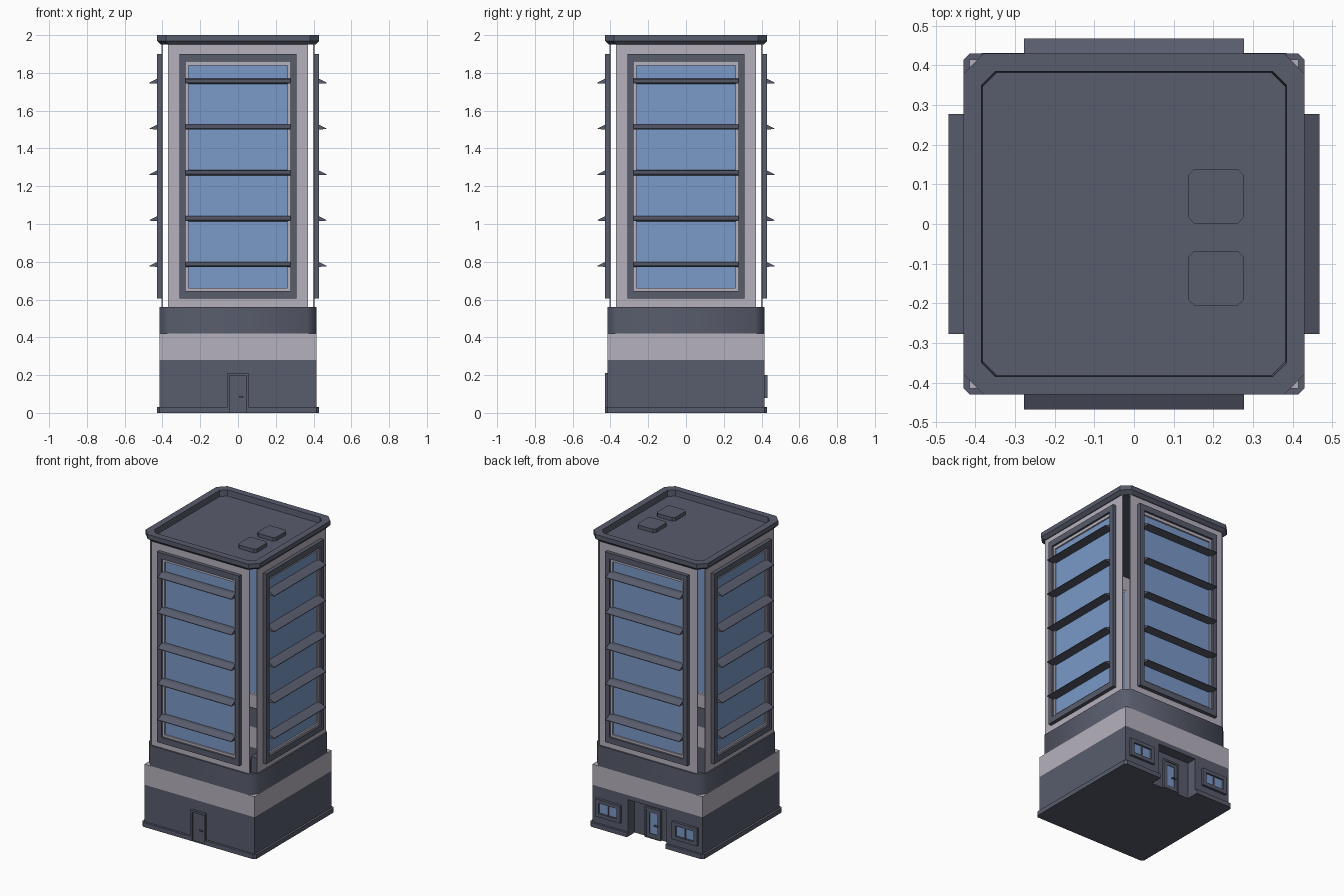
import bpy, bmesh, math
from mathutils import Matrix, Vector

if "Cube" in bpy.data.objects:
    bpy.data.objects.remove(bpy.data.objects["Cube"])


def material(name, rgb):
    m = bpy.data.materials.new(name)
    m.diffuse_color = (*rgb, 1)
    m.use_nodes = True
    m.node_tree.nodes["Principled BSDF"].inputs["Base Color"].default_value = m.diffuse_color
    return m


SLATE = material("slate_grey", (0.098, 0.107, 0.15))
PALE = material("pale_grey", (0.47, 0.44, 0.51))
GLASS = material("blue_glass", (0.195, 0.32, 0.58))


def loft(name, rings, mat, start=False, end=False, closed=False, turn=0, smooth=False):
    """Bridge rings of 3D points, turned about the vertical axis."""
    rot = Matrix.Rotation(math.radians(turn), 3, 'Z')
    bm = bmesh.new()
    vs = [[bm.verts.new(rot @ Vector(p)) for p in r] for r in rings]
    n = len(vs[0])
    pairs = list(zip(vs, vs[1:])) + ([(vs[-1], vs[0])] if closed else [])
    for a, b in pairs:
        for i in range(n):
            j = (i + 1) % n
            bm.faces.new((a[i], a[j], b[j], b[i]))
    if start:
        bm.faces.new(vs[0][::-1])
    if end:
        bm.faces.new(vs[-1])
    for f in bm.faces:
        f.smooth = smooth
    me = bpy.data.meshes.new(name)
    bm.to_mesh(me)
    bm.free()
    me.materials.append(mat)
    ob = bpy.data.objects.new(name, me)
    bpy.context.collection.objects.link(ob)
    return ob


def octagon(s, c, z, cx=0, cy=0):
    k = s - c
    return [(cx + x, cy + y, z) for x, y in
            ((-k, -s), (k, -s), (s, -k), (s, k), (k, s), (-k, s), (-s, k), (-s, -k))]


def flat(pts, z):
    return [(x, y, z) for x, y in pts]


def rect(x0, x1, z0, z1, d):
    """Upright rectangle at distance d in front of the centre."""
    return [(x0, -d, z0), (x1, -d, z0), (x1, -d, z1), (x0, -d, z1)]


def slab(name, x0, x1, z0, z1, d0, d1, mat, turn=0):
    return loft(name, [rect(x0, x1, z0, z1, d0), rect(x0, x1, z0, z1, d1)],
                mat, True, True, turn=turn)


def frame(name, outer, inner, d0, d1, mat, turn=0):
    return loft(name, [rect(*outer, d0), rect(*outer, d1), rect(*inner, d1), rect(*inner, d0)],
                mat, closed=True, turn=turn)


S, R, D = 0.415, 0.145, 0.07      # body half width, entrance half width, entrance depth
square = [(-S, -S), (S, -S), (S, S), (-S, S)]
notched = [(-S, -S), (S, -S), (S, S), (R, S), (R, S - D), (-R, S - D), (-R, S), (-S, S)]

# Plinth with door gaps at the front and back
T, C = 0.43, 0.415
plinth = [(-C, -T), (-0.055, -T), (-0.055, -0.416), (0.055, -0.416), (0.055, -T), (C, -T),
          (T, -C), (T, C), (C, T), (R, T), (R, S - D), (-R, S - D), (-R, T), (-C, T),
          (-T, C), (-T, -C)]
loft("plinth", [flat(plinth, 0), flat(plinth, 0.03)], SLATE, True, True)

# Hollow ground floor walls
loft("ground_walls", [flat(notched, 0.03), flat(notched, 0.25)], SLATE)
loft("ground_lintel", [flat(square, 0.25), flat(square, 0.28)], SLATE)
loft("entrance_ceiling", [flat([(-R, S - D), (R, S - D), (R, S), (-R, S)], z)
                          for z in (0.25, 0.255)], SLATE, True, True)
loft("pale_band", [flat(square, 0.28), flat(square, 0.42)], PALE)
loft("belt", [octagon(S, 0.05, 0.42), octagon(S, 0.05, 0.56)], SLATE, smooth=True)
loft("belt_ledge", [octagon(S, 0.05, 0.56), octagon(0.395, 0.04, 0.56)], SLATE)
for a in range(4):
    loft("band_ledge", [[(S - 0.05, S, 0.415), (S - 0.05, S - 0.05, 0.415), (S, S - 0.05, 0.415), (S, S, 0.415)],
                        [(S - 0.05, S, 0.42), (S - 0.05, S - 0.05, 0.42), (S, S - 0.05, 0.42), (S, S, 0.42)]],
         PALE, True, True, turn=90 * a)

# Four identical tower sides, with open corners between them
for a in (0, 90, 180, 270):
    frame("tower_panel", (-0.37, 0.37, 0.56, 1.955), (-0.27, 0.27, 0.65, 1.855), 0.398, 0.405, PALE, a)
    frame("window_frame", (-0.31, 0.31, 0.605, 1.9), (-0.277, 0.277, 0.645, 1.86), 0.404, 0.43, SLATE, a)
    frame("window_trim", (-0.277, 0.277, 0.645, 1.86), (-0.263, 0.263, 0.66, 1.84), 0.4, 0.416, PALE, a)
    slab("window_glass", -0.265, 0.265, 0.655, 1.845, 0.401, 0.406, GLASS, a)
    for i in range(5):
        z = 0.785 + 0.2425 * i
        loft("sunshade", [[(x, -0.405, z - 0.013), (x, -0.405, z + 0.015), (x, -0.43, z + 0.013),
                           (x, -0.468, z - 0.006), (x, -0.468, z - 0.01)] for x in (-0.278, 0.278)],
             SLATE, True, True, turn=a)

# Roof tray with parapet and two hatches
loft("roof", [octagon(0.41, 0.05, 1.95), octagon(0.43, 0.05, 1.97), octagon(0.43, 0.05, 2.0),
              octagon(0.385, 0.035, 2.0), octagon(0.382, 0.035, 1.96)], SLATE, True, True)
for y in (0.07, -0.137):
    loft("roof_hatch", [octagon(0.069, 0.014, 1.955, 0.207, y), octagon(0.069, 0.014, 1.985, 0.207, y)],
         SLATE, False, True)

# Front service door
frame("front_door_frame", (-0.055, 0.055, 0, 0.21), (-0.045, 0.045, 0.003, 0.197), 0.41, 0.43, SLATE)
slab("front_door", -0.045, 0.045, 0.003, 0.197, 0.41, 0.42, SLATE)
slab("front_door_handle", 0.005, 0.03, 0.082, 0.089, 0.42, 0.429, SLATE)

# Back entrance door
E = S - D
frame("back_door_frame", (-0.06, 0.06, 0, 0.205), (-0.048, 0.048, 0.003, 0.193), E - 0.005, E + 0.015, SLATE, 180)
frame("back_door", (-0.048, 0.048, 0.003, 0.193), (-0.028, 0.028, 0.03, 0.172), E - 0.005, E + 0.009, SLATE, 180)
slab("back_door_glass", -0.028, 0.028, 0.03, 0.172, E - 0.005, E + 0.005, GLASS, 180)
slab("back_door_handle", 0.01, 0.036, 0.088, 0.096, E + 0.005, E + 0.018, SLATE, 180)

# Back windows with a central bar
for c in (-0.29, 0.29):
    frame("back_window_frame", (c - 0.095, c + 0.095, 0.08, 0.2), (c - 0.068, c + 0.068, 0.105, 0.175),
          0.41, 0.432, SLATE, 180)
    slab("back_window_glass", c - 0.068, c + 0.068, 0.105, 0.175, 0.412, 0.42, GLASS, 180)
    slab("back_window_bar", c - 0.005, c + 0.005, 0.105, 0.175, 0.42, 0.426, SLATE, 180)
